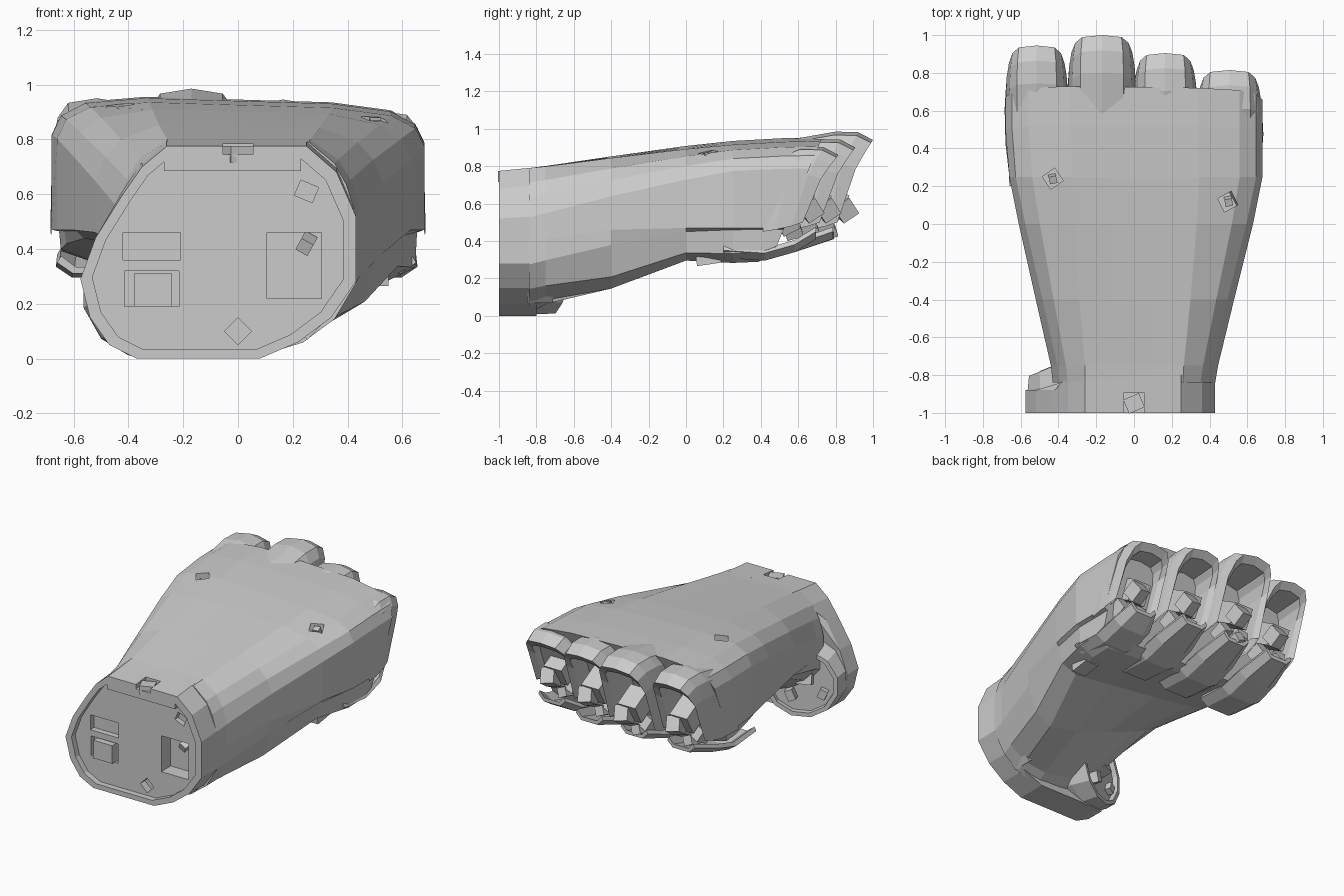
import bpy, bmesh, math
from mathutils import Vector, Matrix

if "Cube" in bpy.data.objects:
    bpy.data.objects.remove(bpy.data.objects["Cube"])


def make_obj(name, bm):
    bmesh.ops.recalc_face_normals(bm, faces=bm.faces[:])
    me = bpy.data.meshes.new(name)
    bm.to_mesh(me)
    bm.free()
    ob = bpy.data.objects.new(name, me)
    bpy.context.collection.objects.link(ob)
    return ob


def loft(name, rings, closed=True):
    """Skin a list of point rings; closed rings get end caps."""
    bm = bmesh.new()
    vs = [[bm.verts.new(p) for p in r] for r in rings]
    n = len(rings[0])
    for a, b in zip(vs, vs[1:]):
        for i in range(n if closed else n - 1):
            j = (i + 1) % n
            bm.faces.new((a[i], a[j], b[j], b[i]))
    if closed:
        bm.faces.new(vs[0])
        bm.faces.new(vs[-1][::-1])
    return make_obj(name, bm)


def box(name, loc, size, rot=(0, 0, 0)):
    bm = bmesh.new()
    bmesh.ops.create_cube(bm, size=1, matrix=Matrix.Diagonal((*size, 1)))
    ob = make_obj(name, bm)
    ob.location = loc
    ob.rotation_euler = rot
    return ob


def cut(target, loc, size, rot=(0, 0, 0)):
    c = box("cutter", loc, size, rot)
    c.hide_render = True
    c.hide_viewport = True
    c.display_type = 'WIRE'
    m = target.modifiers.new("cut", 'BOOLEAN')
    m.operation = 'DIFFERENCE'
    m.object = c


def shrink(ring, s, shift=(0, 0, 0)):
    c = sum((Vector(p) for p in ring), Vector()) / len(ring)
    return [c + (Vector(p) - c) * s + Vector(shift) for p in ring]


# wrist cuff: full outline with recessed end plate
outline = [(-.26, .775), (.25, .775), (.36, .68), (.43, .52), (.43, .28), (.34, .15),
           (.22, .06), (.08, 0), (-.37, 0), (-.47, .05), (-.54, .15), (-.575, .29),
           (-.52, .44), (-.42, .60), (-.35, .70)]
edge = [(x, -1, z) for x, z in outline]
rear = [(x, -.8 if x > -.4 else -.88, z * (1.025 if z > .5 else 1)) for x, z in outline]
cuff = loft("wrist_cuff", [shrink(edge, .91, (0, .04, 0)), shrink(edge, .91), edge, rear])
cut(cuff, (-.315, -.98, .41), (.21, .24, .10))
cut(cuff, (-.315, -.98, .255), (.20, .24, .13))
cut(cuff, (.205, -.98, .34), (.20, .24, .24))
cut(cuff, (0, -.97, .10), (.07, .12, .07), (0, .78, 0))
cut(cuff, (0, -.95, .79), (.11, .11, .09))
cut(cuff, (.25, -.97, .61), (.07, .09, .06), (0, .4, 0))
box("wrist_plug", (-.31, -.94, .25), (.14, .09, .12))
box("wrist_block", (.25, -.90, .42), (.05, .08, .05), (.4, .5, 0))
box("wrist_top_bolt", (0, -.95, .745), (.09, .08, .06), (0, 0, .4))
# stepped ledge along the top of the recess
box("wrist_ledge", (-.02, -.975, .715), (.50, .04, .06))

# hand shell: half profiles morph from round wrist to square knuckles
TOP_W = [(1, 0), (1, .32), (.92, .6), (.82, .8), (.6, 1), (.2, 1)]
TOP_K = [(1, 0), (1, .7), (.95, .85), (.82, .95), (.5, 1), (.2, 1)]
BOT_W = [(.2, -1), (.55, -.85), (.82, -.62), (1, -.3)]
BOT_K = [(.3, -1), (.8, -1), (.95, -.7), (.96, -.05)]


def hand_ring(y, xl, xr, zt, zs, zbl, zbr, t, slant):
    def mix(a, b):
        return [(p[0] + (q[0] - p[0]) * t, p[1] + (q[1] - p[1]) * t) for p, q in zip(a, b)]
    half = mix(BOT_W, BOT_K) + mix(TOP_W, TOP_K)
    full = half + [(-u, v) for u, v in half[::-1]]
    ring = []
    for u, v in full:
        x = (xl + xr) / 2 + u * (xr - xl) / 2
        zb = zbl + (zbr - zbl) * (u + 1) / 2
        z = zs + v * (zt - .02 * u * t - zs) if v >= 0 else zs + v * (zs - zb)
        ring.append((x, y + slant * (z - .6), z))
    return ring


hand = loft("hand_shell", [hand_ring(*r) for r in (
    (-.84, -.43, .43, .79, .40, .06, -.02, 0, 0),
    (-.75, -.44, .445, .80, .41, .16, 0, .1, 0),
    (-.40, -.52, .53, .848, .46, .42, .05, .4, 0),
    (0, -.61, .63, .90, .47, .43, .27, .8, 0),
    (.25, -.66, .68, .925, .47, .40, .27, 1, 0),
    (.45, -.68, .68, .94, .47, .37, .28, 1, .2),
    (.58, -.68, .68, .945, .47, .36, .33, 1, .42))])
cut(hand, (-.43, .24, .92), (.08, .08, .12), (0, 0, .6))
cut(hand, (.50, .12, .89), (.08, .08, .12), (0, .2, .5))
box("shell_screw", (-.43, .24, .87), (.04, .04, .05), (.3, 0, .2))
box("shell_screw", (.50, .12, .85), (.04, .04, .05), (.3, 0, .2))
box("side_port", (.29, -.78, .13), (.03, .14, .14), (0, .75, 0))
box("palm_catch", (.50, .12, .30), (.10, .13, .05), (.15, 0, 0))

# thumb base: stub swelling out of the lower wrist with a recessed round socket


def oval(cx, cy, cz, rx, rz, turn):
    pts = []
    for i in range(12):
        a = 2 * math.pi * (i + .5) / 12
        d = rx * math.cos(a)
        pts.append((cx + d * math.cos(turn), cy + d * math.sin(turn), cz + rz * math.sin(a)))
    return pts


disc = oval(-.345, -.72, .235, .235, .23, .38)
inward = Vector((.37, -.93, 0)) * .035
loft("thumb_base", [oval(-.30, -.92, .26, .26, .25, 0), oval(-.32, -.82, .25, .26, .25, .25),
                    disc, shrink(disc, .88), shrink(disc, .88, inward)])
box("thumb_joint", (-.36, -.74, .27), (.10, .07, .08), (.3, 0, .38))
box("thumb_pin", (-.28, -.71, .15), (.05, .06, .07), (0, .4, .38))
box("thumb_pin", (-.46, -.79, .17), (.05, .05, .06), (0, -.4, .38))

# four knuckle hoods, joints and lower lips
for cx, fy, zt, HW in ((-.515, .945, .95, .165), (-.17, 1.0, .985, .18),
                       (.165, .905, .945, .17), (.505, .815, .905, .175)):
    def arch(y, hw, top, lean, low):
        pts = []
        for i in range(9):
            a = math.pi * i / 8
            c, s = math.cos(a), max(math.sin(a), 0)
            s = 0 if s < 1e-6 else s
            x = 0 if i == 4 else math.copysign(abs(c) ** .5, c)
            pts.append((cx + hw * x, y - lean * (1 - s ** .7), low + (top - low) * s ** .45))
        return pts
    loft("knuckle_hood", [arch(.46, HW, zt - .06, .05, .45),
                          arch(fy - .20, HW + .005, zt, .14, .46),
                          arch(fy - .08, HW, zt - .003, .17, .48),
                          arch(fy, HW - .012, zt - .045, .19, .50),
                          arch(fy - .04, HW - .035, zt - .09, .19, .51),
                          arch(.50, HW - .04, zt - .12, .05, .48)], closed=False)
    # joint pieces inside the socket
    box("finger_joint", (cx, fy - .23, .62), (.13, .16, .14), (-.5, 0, 0))
    box("finger_joint_tip", (cx + .03, fy - .15, .57), (.09, .10, .10), (.6, .2, .2))
    for s in (-1, 1):
        box("finger_link", (cx + s * .07, fy - .27, .49), (.07, .10, .08), (.5, s * .3, s * .2))
    box("finger_tendon", (cx - .02, fy - .24, .45), (.06, .09, .06), (.3, .4, .1))

    # curved lip beneath the socket
    def lip(y, z, w):
        side = [(-w, .04), (-w * .6, 0), (w * .6, 0), (w, .04)]
        return ([(cx + x, y, z + d) for x, d in side] +
                [(cx + x * .9, y, z + d + .025) for x, d in side[::-1]])
    loft("finger_lip", [lip(.20, .31, .145), lip(.42, .295, .15),
                        lip(.58, .34, .145), lip(min(fy - .12, .79), .41, .10)])
